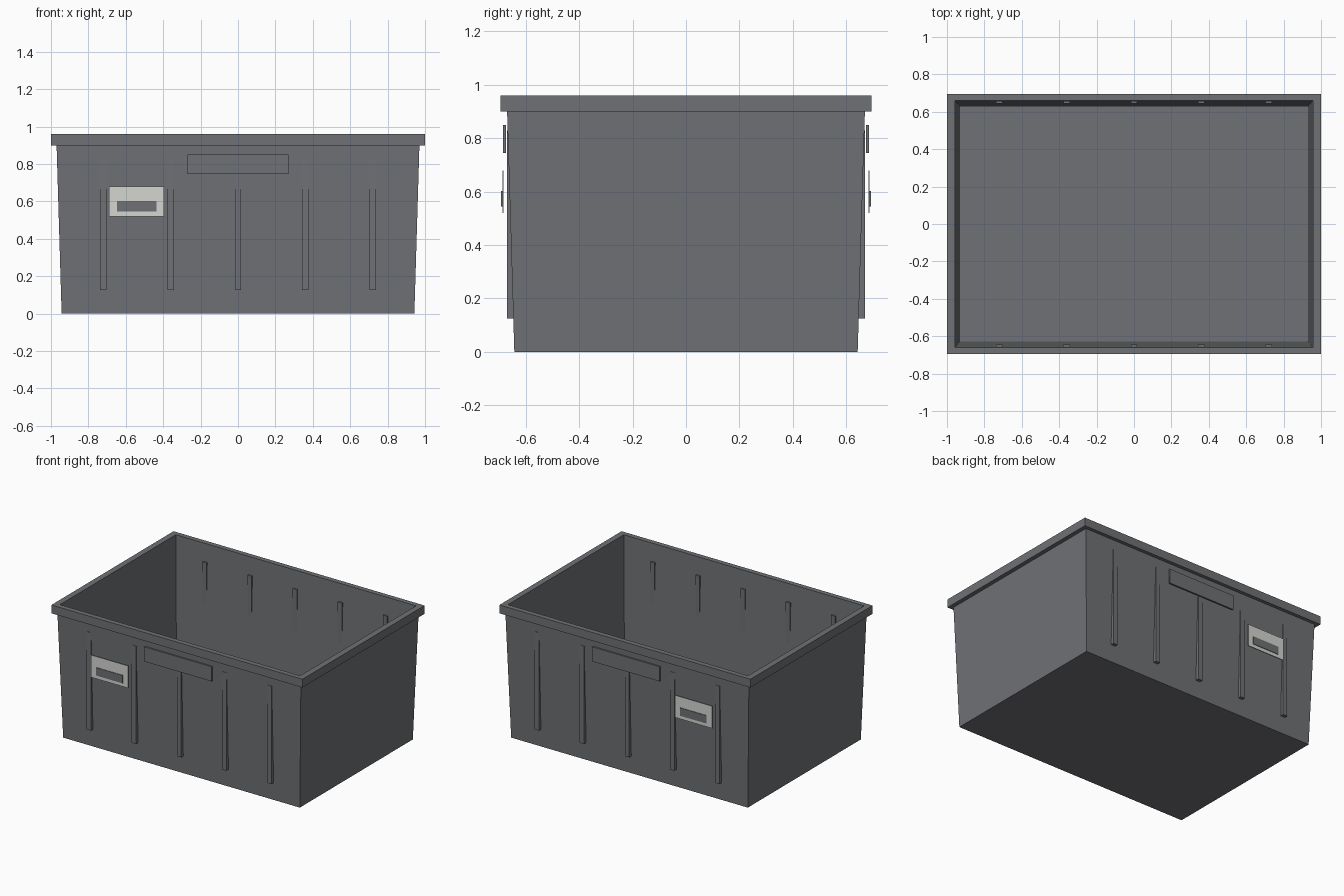
import bpy
import bmesh

default = bpy.data.objects.get("Cube")
if default:
    bpy.data.objects.remove(default, do_unlink=True)


def make_material(name, colour):
    mat = bpy.data.materials.new(name)
    mat.use_nodes = True
    mat.diffuse_color = (*colour, 1)
    bsdf = next(n for n in mat.node_tree.nodes if n.type == 'BSDF_PRINCIPLED')
    bsdf.inputs["Base Color"].default_value = (*colour, 1)
    return mat


plastic = make_material("grey plastic", (0.16, 0.166, 0.176))
paper = make_material("label white", (0.66, 0.66, 0.64))


def add_object(name, bm, mat):
    bmesh.ops.recalc_face_normals(bm, faces=bm.faces)
    mesh = bpy.data.meshes.new(name)
    bm.to_mesh(mesh)
    bm.free()
    mesh.materials.append(mat)
    obj = bpy.data.objects.new(name, mesh)
    bpy.context.collection.objects.link(obj)
    return obj


def add_box(name, x, y, z, mat):
    """Box from (min, max) pairs on each axis."""
    bm = bmesh.new()
    bmesh.ops.create_cube(bm, size=1)
    for v in bm.verts:
        v.co = [r[0] if c < 0 else r[1] for c, r in zip(v.co, (x, y, z))]
    return add_object(name, bm, mat)


def rectangular_shell(name, profile, mat, closed=False):
    """Join rectangles of (half width, half depth, height) in order."""
    bm = bmesh.new()
    rings = [[bm.verts.new((sx * w, sy * d, z))
              for sx, sy in ((-1, -1), (1, -1), (1, 1), (-1, 1))]
             for w, d, z in profile]
    pairs = list(zip(rings, rings[1:]))
    if closed:
        pairs.append((rings[-1], rings[0]))
    else:
        bm.faces.new(rings[0])
        bm.faces.new(rings[-1])
    for a, b in pairs:
        for i in range(4):
            j = (i + 1) % 4
            bm.faces.new((a[i], a[j], b[j], b[i]))
    return add_object(name, bm, mat)


# Tapered open bin with a projecting rim, outside to inside
rectangular_shell("bin_body", [
    (0.943, 0.643, 0),
    (0.970, 0.670, 0.90),
    (1.0, 0.695, 0.90),
    (1.0, 0.695, 0.96),
    (0.957, 0.659, 0.96),
    (0.930, 0.628, 0.015),
], plastic)

# Details repeated on the front and back walls
for side, sign in (("front", -1), ("back", 1)):
    def depth(a, b):
        return sorted((sign * a, sign * b))

    # Upright ribs passing through the sloping wall
    for i in range(5):
        x = (i - 2) * 0.36
        add_box(f"{side}_rib_{i + 1}", (x - 0.017, x + 0.017),
                depth(0.645, 0.671), (0.125, 0.83), plastic)

    # Grip panel under the rim
    add_box(f"{side}_grip_panel", (-0.27, 0.27),
            depth(0.674, 0.685), (0.745, 0.85), plastic)

    # Label plate with its dark strip
    add_box(f"{side}_label", (-0.69, -0.395),
            depth(0.684, 0.688), (0.52, 0.68), paper)
    add_box(f"{side}_label_strip", (-0.647, -0.435),
            depth(0.686, 0.692), (0.545, 0.602), plastic)
